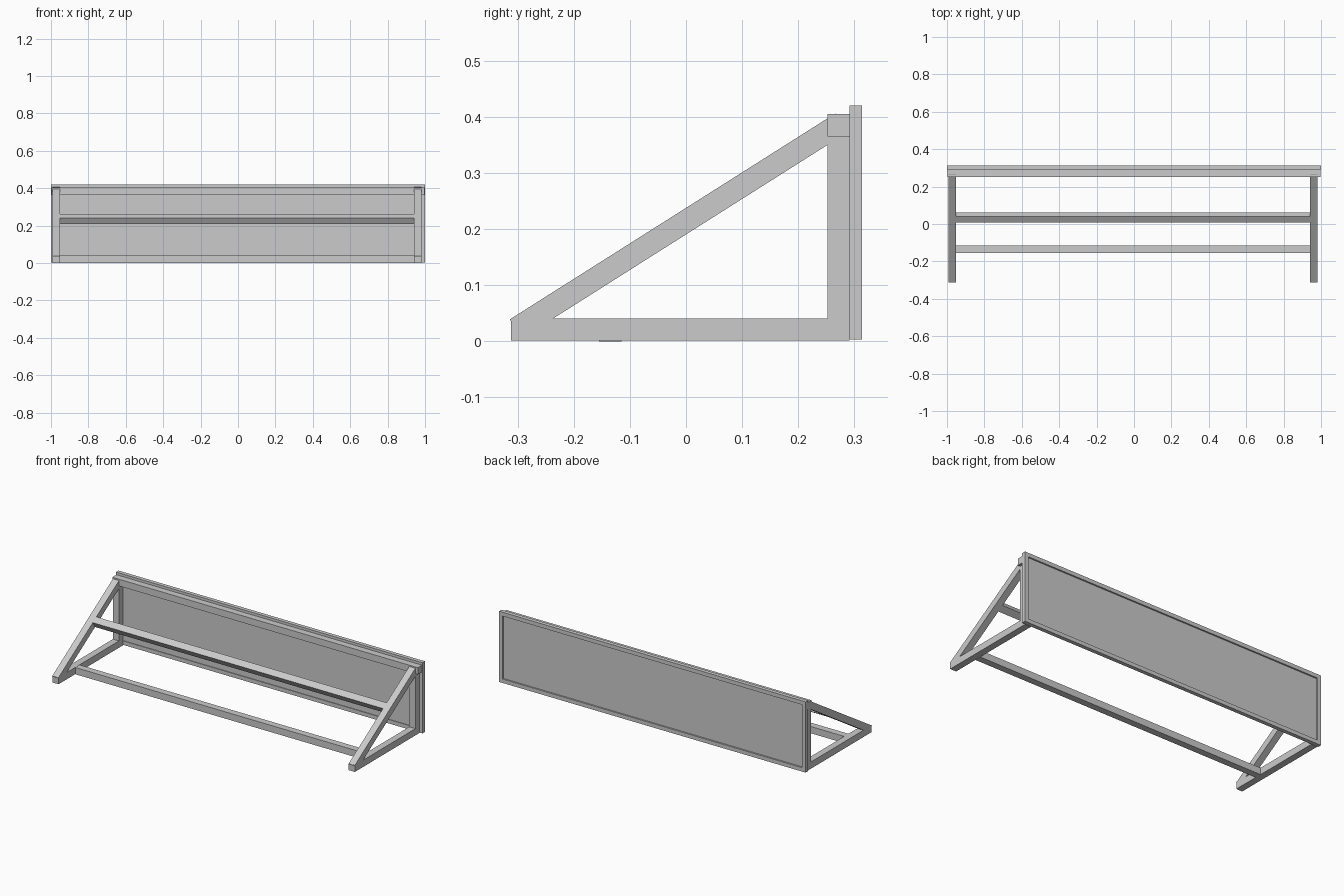
import bpy, math

if "Cube" in bpy.data.objects:
    bpy.data.objects.remove(bpy.data.objects["Cube"])

def box(name, x, y, z, rot=0.0):
    """Box from axis ranges, optionally turned about x around its centre."""
    bpy.ops.mesh.primitive_cube_add(size=1)
    o = bpy.context.object
    o.name = name
    o.location = [(r[0] + r[1]) / 2 for r in (x, y, z)]
    o.scale = [r[1] - r[0] for r in (x, y, z)]
    o.rotation_euler.x = rot
    return o

T = 0.04
Y0, YP, YB = -0.312, 0.252, 0.291      # front tip, post front, post back

# Diagonal brace line, given by its upper edge
a, b = (-0.314, 0.039), (0.266, 0.406)
ang = math.atan2(b[1] - a[1], b[0] - a[0])
length = math.dist(a, b)
cy = (a[0] + b[0]) / 2 + math.sin(ang) * T / 2
cz = (a[1] + b[1]) / 2 - math.cos(ang) * T / 2

# Triangular side frames
for side, x in (("left", (-0.993, -0.953)), ("right", (0.941, 0.981))):
    box(side + "_foot_rail", x, (Y0, YB), (0.001, 0.041))
    box(side + "_post", x, (YP, YB), (0.041, 0.365))
    box(side + "_brace", x, (cy - length / 2, cy + length / 2), (cz - T / 2, cz + T / 2), ang)

# Cross rails
inner = (-0.953, 0.941)
box("top_rail", (-0.997, 0.997), (YP, YB), (0.365, 0.405))
box("floor_crossbar", inner, (-0.155, -0.115), (0, 0.04))
my = 0.035
mz = cz + (my - cy) * math.tan(ang)
box("middle_crossbar", inner, (my - T / 2, my + T / 2), (mz - T / 2, mz + T / 2), ang)

# Framed back panel
F, B = YB, 0.314
W = 0.023
z0, z1 = 0.003, 0.42
for s, x in (("left", (-1, -1 + W)), ("right", (1 - W, 1))):
    box("panel_stile_" + s, x, (F, B), (z0, z1))
for s, z in (("bottom", (z0, z0 + W)), ("top", (z1 - W, z1))):
    box("panel_edge_" + s, (-1 + W, 1 - W), (F, B), z)
box("panel_board", (-1 + W, 1 - W), (F + 0.004, B - 0.009), (z0 + W, z1 - W))
